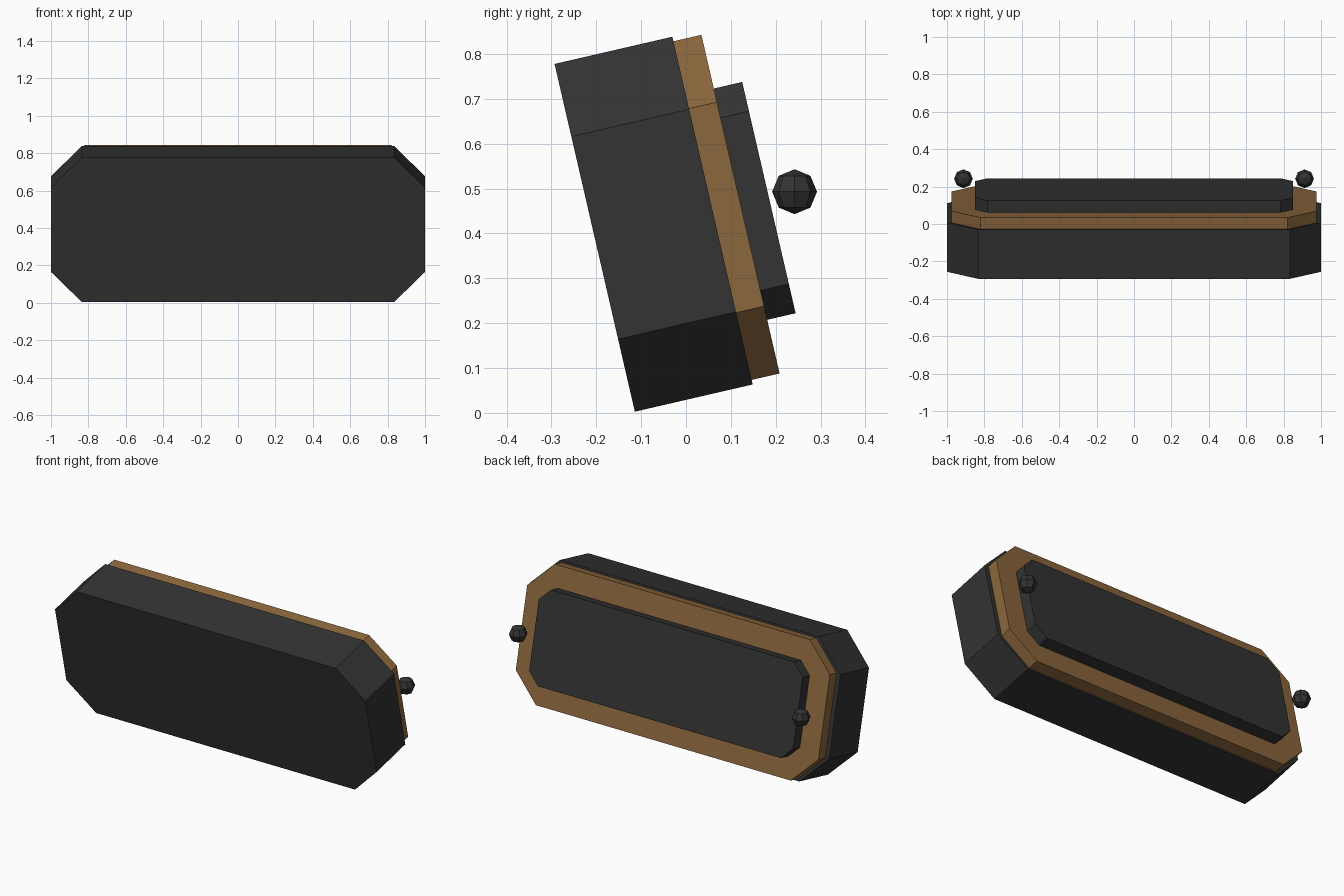
import bpy, bmesh, math
from mathutils import Matrix

if "Cube" in bpy.data.objects:
    bpy.data.objects.remove(bpy.data.objects["Cube"])

TILT = Matrix.Rotation(math.radians(13), 4, 'X')   # whole body leans forward
MID = 0.426                                        # centre height along the tilted axis


def material(name, rgb):
    m = bpy.data.materials.new(name)
    m.diffuse_color = (*rgb, 1)
    m.use_nodes = True
    m.node_tree.nodes["Principled BSDF"].inputs["Base Color"].default_value = m.diffuse_color
    return m


charcoal = material("charcoal", (0.033, 0.033, 0.033))
bronze = material("bronze", (0.26, 0.135, 0.045))


def finish(name, bm, mat):
    me = bpy.data.meshes.new(name)
    bmesh.ops.recalc_face_normals(bm, faces=bm.faces)
    bm.to_mesh(me)
    bm.free()
    me.materials.append(mat)
    ob = bpy.data.objects.new(name, me)
    bpy.context.collection.objects.link(ob)
    return ob


def octagon_slab(name, half_w, half_h, cut, front, back, mat):
    """Rectangle with cut corners, extruded from front to back, then tilted."""
    quarter = [(half_w, half_h - cut), (half_w - cut, half_h)]
    top = quarter + [(-x, z) for x, z in reversed(quarter)]
    outline = top + [(-x, -z) for x, z in top]
    bm = bmesh.new()
    face = bm.faces.new([bm.verts.new((x, front, z + MID)) for x, z in outline])
    ext = bmesh.ops.extrude_face_region(bm, geom=[face], use_keep_orig=True)
    verts = [g for g in ext["geom"] if isinstance(g, bmesh.types.BMVert)]
    bmesh.ops.translate(bm, verts=verts, vec=(0, back - front, 0))
    bmesh.ops.transform(bm, matrix=TILT, verts=bm.verts)
    return finish(name, bm, mat)


# Stacked slabs: main body, bronze rim, back panel
octagon_slab("main_body", 1.0, 0.3977, 0.166, -0.1105, 0.159, charcoal)
octagon_slab("rim_plate", 0.975, 0.3873, 0.154, 0.159, 0.223, bronze)
octagon_slab("back_panel", 0.85, 0.2645, 0.067, 0.223, 0.288, charcoal)

# Small side knobs floating beside the rear panel
for side, x in (("left", -0.912), ("right", 0.912)):
    bm = bmesh.new()
    bmesh.ops.create_uvsphere(bm, u_segments=8, v_segments=4, radius=0.05,
                              matrix=Matrix.Translation((x, 0.242, 0.493)))
    finish(side + "_knob", bm, charcoal)
